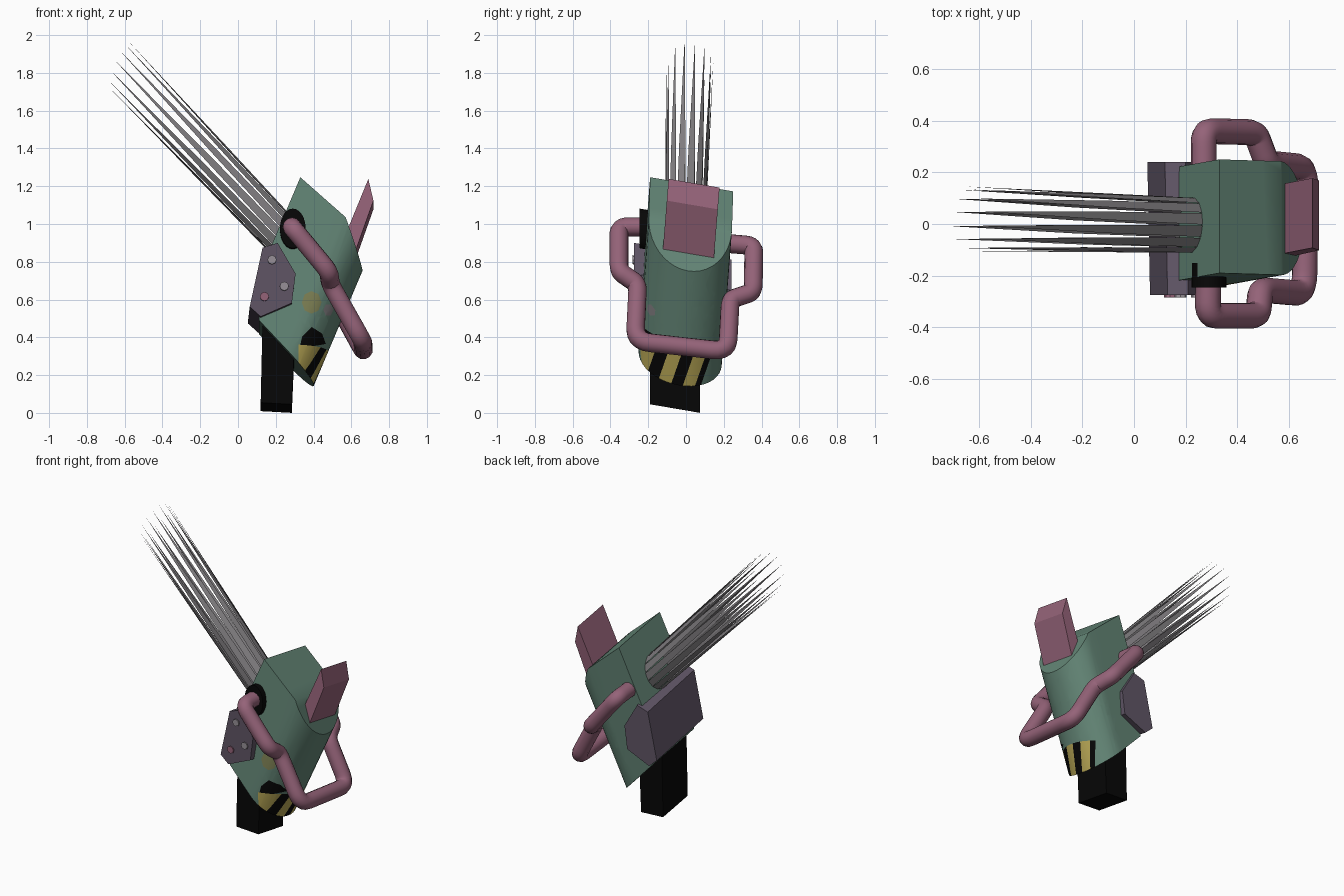
import bpy, bmesh, math
from mathutils import Vector

if "Cube" in bpy.data.objects:
    bpy.data.objects.remove(bpy.data.objects["Cube"])

TILT = 0.17  # everything leans: z drops as y grows


def mat(name, r, g, b):
    m = bpy.data.materials.new(name)
    m.diffuse_color = (r, g, b, 1)
    m.use_nodes = True
    m.node_tree.nodes["Principled BSDF"].inputs["Base Color"].default_value = m.diffuse_color
    return m


GREEN = mat("green", 0.125, 0.235, 0.18)
PINK = mat("pink", 0.30, 0.125, 0.19)
PURPLE = mat("dark purple", 0.115, 0.09, 0.13)
BLACK = mat("black", 0.002, 0.002, 0.002)
YELLOW = mat("yellow", 0.47, 0.38, 0.09)
OLIVE = mat("olive", 0.21, 0.22, 0.09)
GREY = mat("grey", 0.22, 0.21, 0.22)
PALE = mat("pale grey", 0.31, 0.28, 0.31)


def make(name, bm, *mats, smooth=False):
    me = bpy.data.meshes.new(name)
    bm.to_mesh(me)
    bm.free()
    ob = bpy.data.objects.new(name, me)
    bpy.context.collection.objects.link(ob)
    for m in mats:
        me.materials.append(m)
    if smooth:
        bpy.ops.object.select_all(action='DESELECT')
        ob.select_set(True)
        bpy.context.view_layer.objects.active = ob
        bpy.ops.object.shade_smooth_by_angle(angle=math.radians(30))
    return ob


def prism(name, pts, y0, y1, m, shear=0.0, yaw=0.0, smooth=False):
    """xz profile (heights as at y = 0) run along y with the common lean."""
    bm = bmesh.new()
    ends = [[bm.verts.new((x - yaw * (y - y0), y + shear * (z - 1), z - TILT * y)) for x, z in pts]
            for y in (y0, y1)]
    n = len(pts)
    bm.faces.new(ends[0])
    bm.faces.new(ends[1])
    for i in range(n):
        j = (i + 1) % n
        bm.faces.new((ends[0][i], ends[0][j], ends[1][j], ends[1][i]))
    bmesh.ops.recalc_face_normals(bm, faces=bm.faces)
    return make(name, bm, m, smooth=smooth)


def ellipse(cx, cz, rx, rz, n):
    return [(cx + rx * math.cos(2 * math.pi * i / n), cz + rz * math.sin(2 * math.pi * i / n)) for i in range(n)]


# Body: U-shaped section swept along a leaning axis, then cut by planes
def mid(x, z):
    return Vector((x, 0.03 - 0.076 * (1.21 - z), z))


O, D = mid(0.33, 1.21), Vector((0.92, 0, -0.39))
W, A = Vector((0, 1, -TILT)), Vector((0.39, 0.07, 0.92))
section = [(0, -0.22), (0.3, -0.22)]
section += [(0.3 + 0.182 * math.cos(t), 0.22 * math.sin(t))
            for t in (math.pi * (i / 20 - 0.5) for i in range(1, 20))]
section += [(0.3, 0.22), (0, 0.22)]
bm = bmesh.new()
rings = [[bm.verts.new(O + D * d + W * w + A * h) for d, w in section] for h in (-2, 1)]
bm.faces.new(rings[0])
bm.faces.new(rings[1])
for i in range(len(section)):
    j = (i + 1) % len(section)
    bm.faces.new((rings[0][i], rings[0][j], rings[1][j], rings[1][i]))
bmesh.ops.recalc_face_normals(bm, faces=bm.faces)


def bisect(p, n, clear=False):
    g = bm.verts[:] + bm.edges[:] + bm.faces[:]
    bmesh.ops.bisect_plane(bm, geom=g, dist=1e-5, plane_co=p, plane_no=n, clear_outer=clear)
    if clear:
        bmesh.ops.holes_fill(bm, edges=[e for e in bm.edges if e.is_boundary], sides=0)


centre = mid(0.38, 0.7)
a, b, c, d, e, f = [mid(*p) for p in
                    ((0.33, 1.21), (0.57, 1.0), (0.655, 0.765), (0.395, 0.155), (0.11, 0.455), (0.12, 0.72))]
for p, q in ((a, b), (b, c), (d, e), (e, f)):
    n = W.cross(q - p).normalized()
    if n.dot(centre - p) > 0:
        n = -n
    bisect(p, n, True)
bmesh.ops.recalc_face_normals(bm, faces=bm.faces)

# Painted warning band and worn patches, cut into the body faces
BAND, SLANT = 0.32, 0.35
stripes = (-0.156, -0.085, -0.01, 0.055, 0.12, 0.15)
patches = (([(0.325, 0.34), (0.465, 0.365), (0.445, 0.42), (0.39, 0.455), (0.34, 0.405)], 1),
           (ellipse(0.39, 0.585, 0.052, 0.06, 8), 3), (ellipse(0.478, 0.545, 0.027, 0.033, 6), 4))
bisect((0, 0, BAND), (0, TILT, 1))
bisect((0.32, 0, 0), (1, 0, 0))
for u in stripes:
    bisect((0, u, 0.35), (0, 1, -SLANT))


def edges(poly):
    return [(p, (q[1] - p[1], p[0] - q[0])) for p, q in zip(poly, poly[1:] + poly[:1])]


for poly, k in patches:
    for p, n in edges(poly):
        bisect((p[0], 0, p[1]), Vector((n[0], 0, n[1])).normalized())
for fc in bm.faces:
    p = fc.calc_center_median()
    u = p.y - SLANT * (p.z - 0.35)
    if p.z + TILT * p.y < BAND and p.x > 0.32 and u < stripes[-1] and fc.normal.x > -0.3:
        fc.material_index = 2 if sum(u > s for s in stripes) % 2 == 0 else 1
    elif fc.normal.y < -0.3:
        for poly, k in patches:
            if all((p.x - v[0]) * n[0] + (p.z - v[1]) * n[1] < 0 for v, n in edges(poly)):
                fc.material_index = k
make("body", bm, GREEN, BLACK, YELLOW, OLIVE, GREY, smooth=True)

# Side box with bolts
prism("side_box", [(0.13, 0.828), (0.21, 0.853), (0.305, 0.69), (0.285, 0.535), (0.12, 0.463), (0.062, 0.515)],
      -0.275, 0.24, PURPLE, yaw=0.02)
for i, (x, z, m) in enumerate(((0.18, 0.81, PALE), (0.245, 0.67, PALE), (0.14, 0.615, PINK))):
    prism(f"bolt_{i + 1}", ellipse(x, z - 0.047, 0.024, 0.024, 8), -0.284, -0.27, m)

# Lower strut, top fin and hose socket
prism("lower_strut", [(0.12, 0.022), (0.285, 0.013), (0.30, 0.36), (0.13, 0.46)], -0.19, 0.075, BLACK)
prism("top_fin", [(0.69, 1.22), (0.717, 1.105), (0.605, 0.79), (0.53, 0.83)], -0.11, 0.16, PINK, shear=0.08)
prism("hose_socket", ellipse(0.29, 0.935, 0.068, 0.105, 24), -0.245, -0.15, BLACK, smooth=True)

# Hose looping round the body, with rounded corners
path = [Vector(p) for p in (
    (0.29, -0.15, 0.985), (0.285, -0.355, 0.985), (0.48, -0.355, 0.75), (0.49, -0.255, 0.68),
    (0.66, -0.27, 0.38), (0.665, 0.22, 0.325), (0.515, 0.235, 0.60), (0.47, 0.355, 0.64),
    (0.27, 0.36, 0.885), (0.27, 0.18, 0.90))]
radii = (0.1, 0.1, 0.1, 0.16, 0.16, 0.1, 0.1, 0.1)
ctrl = [path[0]]
for p, q, r, cut in zip(path, path[1:], path[2:], radii):
    near, far = [q + (s - q).normalized() * min(cut, (s - q).length * 0.48) for s in (p, r)]
    ctrl += [near, q, far]
ctrl.append(path[-1])
cu = bpy.data.curves.new("hose", 'CURVE')
cu.dimensions = '3D'
cu.bevel_depth = 0.05
cu.bevel_resolution = 4
cu.use_fill_caps = True
sp = cu.splines.new('NURBS')
sp.points.add(len(ctrl) - 1)
for pt, v in zip(sp.points, ctrl):
    pt.co = (*v, 1)
sp.order_u = 3
sp.use_endpoint_u = True
sp.resolution_u = 5
cu.materials.append(PINK)
bpy.context.collection.objects.link(bpy.data.objects.new("hose", cu))

# Bundle of long pointed blades standing on a ring
base, tip = Vector((0.22, -0.005, 0.95)), Vector((-0.65, 0.02, 1.865))
ax = (tip - base).normalized()
side = Vector((0, 1, 0))
up = side.cross(ax).normalized()
if up.z < 0:
    up = -up
N = 14
bm = bmesh.new()


def ring(o, r, t):
    return o + side * (r * math.cos(t)) + up * (r * math.sin(t))


for i in range(N):
    t, h = 2 * math.pi * i / N, math.pi / N * 0.97
    end = ring(tip, 0.125, t) + ax * (0.05 * math.sin(t))
    rows = []
    for k, width in ((0, 1), (0.45, 0.68)):
        o = (base - ax * 0.05).lerp(tip, k)
        r = 0.108 + 0.017 * k
        rows.append([bm.verts.new(v) for v in
                     (ring(o, r, t - h * width), ring(o, r, t + h * width), ring(o, r - 0.008, t))])
    top = bm.verts.new(end)
    for j in range(3):
        m = (j + 1) % 3
        bm.faces.new((rows[0][j], rows[0][m], rows[1][m], rows[1][j]))
        bm.faces.new((rows[1][j], rows[1][m], top))
bmesh.ops.recalc_face_normals(bm, faces=bm.faces)
make("blade_bundle", bm, GREY)
